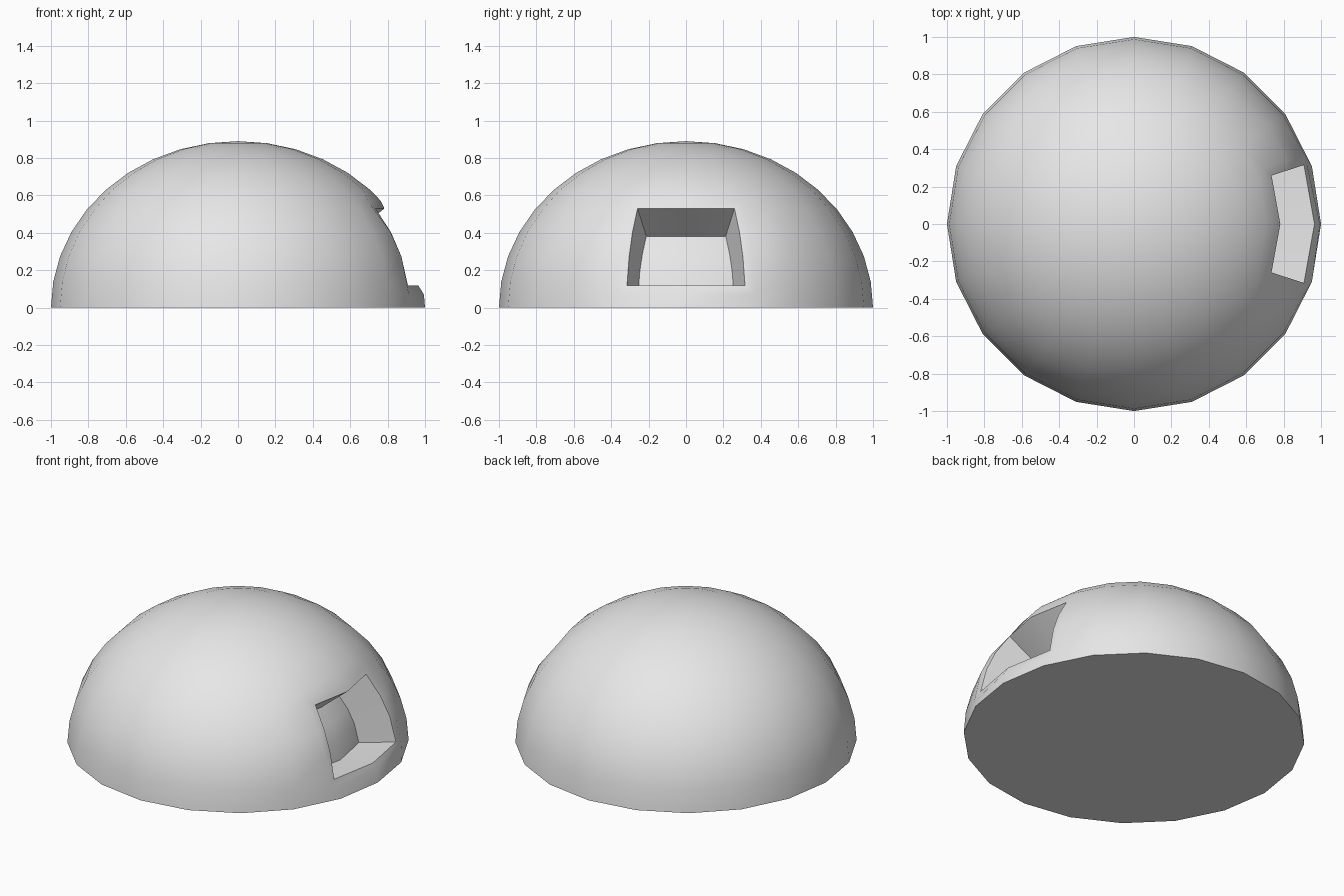
import bpy
import bmesh
from math import sin, cos, pi, radians
from mathutils import Vector

cube = bpy.data.objects.get("Cube")
if cube:
    bpy.data.objects.remove(cube, do_unlink=True)

SEGMENTS, RINGS, HEIGHT = 20, 10, 0.89
STEP = 2 * pi / SEGMENTS
ring_r = [cos(k * pi / 2 / RINGS) for k in range(RINGS)] + [0.0]
ring_z = [HEIGHT * sin(k * pi / 2 / RINGS) for k in range(RINGS + 1)]


def on_dome(col, z, widen=0.0, scale=1.0):
    """Point on the faceted dome, slid sideways along the next facet by widen."""
    k = max(i for i in range(RINGS) if ring_z[i] <= z + 1e-6)
    t = (z - ring_z[k]) / (ring_z[k + 1] - ring_z[k])
    r = ring_r[k] + t * (ring_r[k + 1] - ring_r[k])
    p = Vector((r * cos(col * STEP), r * sin(col * STEP), z))
    if widen:
        q = Vector((r * cos(2 * col * STEP), r * sin(2 * col * STEP), z))
        if (q - p).length > 1e-6:
            p += (q - p).normalized() * widen
    return Vector((p.x * scale, p.y * scale, z))


bm = bmesh.new()

# Dome shell grid, from the rim to the crown
grid = [[bm.verts.new(on_dome(j, ring_z[k])) for j in range(SEGMENTS)]
        for k in range(RINGS)]
crown = bm.verts.new((0, 0, HEIGHT))

# Window opening: two columns wide, three rows tall, facing +x
rows, cols = range(1, 5), (-1, 0, 1)
border = ([(1, j) for j in cols] + [(2, 1), (3, 1)]
          + [(4, j) for j in reversed(cols)] + [(3, -1), (2, -1)])

for k in range(RINGS):
    for j in range(SEGMENTS):
        n = (j + 1) % SEGMENTS
        if k in (1, 2, 3) and j in (0, SEGMENTS - 1):
            continue
        if k == RINGS - 1:
            bm.faces.new((grid[k][j], grid[k][n], crown))
        else:
            bm.faces.new((grid[k][j], grid[k][n], grid[k + 1][n], grid[k + 1][j]))
bm.faces.new(list(reversed(grid[0])))

# Outer frame edge, sunken lip and recessed back panel
frame_z = {1: 0.07, 2: ring_z[2], 3: ring_z[3], 4: 0.57}
lip_z = {1: 0.117, 2: ring_z[2], 3: ring_z[3], 4: 0.53}
lip, back = {}, {}
for k in rows:
    up = Vector((HEIGHT * ring_r[k], ring_z[k] / HEIGHT)).normalized()
    for j in cols:
        p = on_dome(j, lip_z[k], 0.02, 0.975)
        a = radians(15) * j
        inward = Vector((up.x * cos(a), up.x * sin(a), up.y)) * 0.235
        back[k, j] = bm.verts.new(p - inward)
        if (k, j) in border:
            lip[k, j] = bm.verts.new(p)
            grid[k][j].co = on_dome(j, frame_z[k], 0.07)

for a, b in zip(border, border[1:] + border[:1]):
    fa, fb = grid[a[0]][a[1]], grid[b[0]][b[1]]
    bm.faces.new((fa, fb, lip[b], lip[a]))
    bm.faces.new((lip[a], lip[b], back[b], back[a]))
for k in (1, 2, 3):
    for j in (-1, 0):
        bm.faces.new((back[k, j], back[k, j + 1], back[k + 1, j + 1], back[k + 1, j]))

# Drop the unused shell vertices inside the opening
bmesh.ops.delete(bm, geom=[v for v in bm.verts if not v.link_faces], context='VERTS')
bmesh.ops.recalc_face_normals(bm, faces=bm.faces)

mesh = bpy.data.meshes.new("dome_shelter")
bm.to_mesh(mesh)
bm.free()
dome = bpy.data.objects.new("dome_shelter", mesh)
bpy.context.collection.objects.link(dome)

# Plain grey finish
grey = bpy.data.materials.new("light_grey")
grey.use_nodes = True
color = (0.8, 0.8, 0.8, 1.0)
grey.diffuse_color = color
grey.node_tree.nodes["Principled BSDF"].inputs["Base Color"].default_value = color
mesh.materials.append(grey)

# Smooth dome with crisp window and base edges
bpy.ops.object.select_all(action='DESELECT')
dome.select_set(True)
bpy.context.view_layer.objects.active = dome
bpy.ops.object.shade_smooth_by_angle(angle=radians(35))
